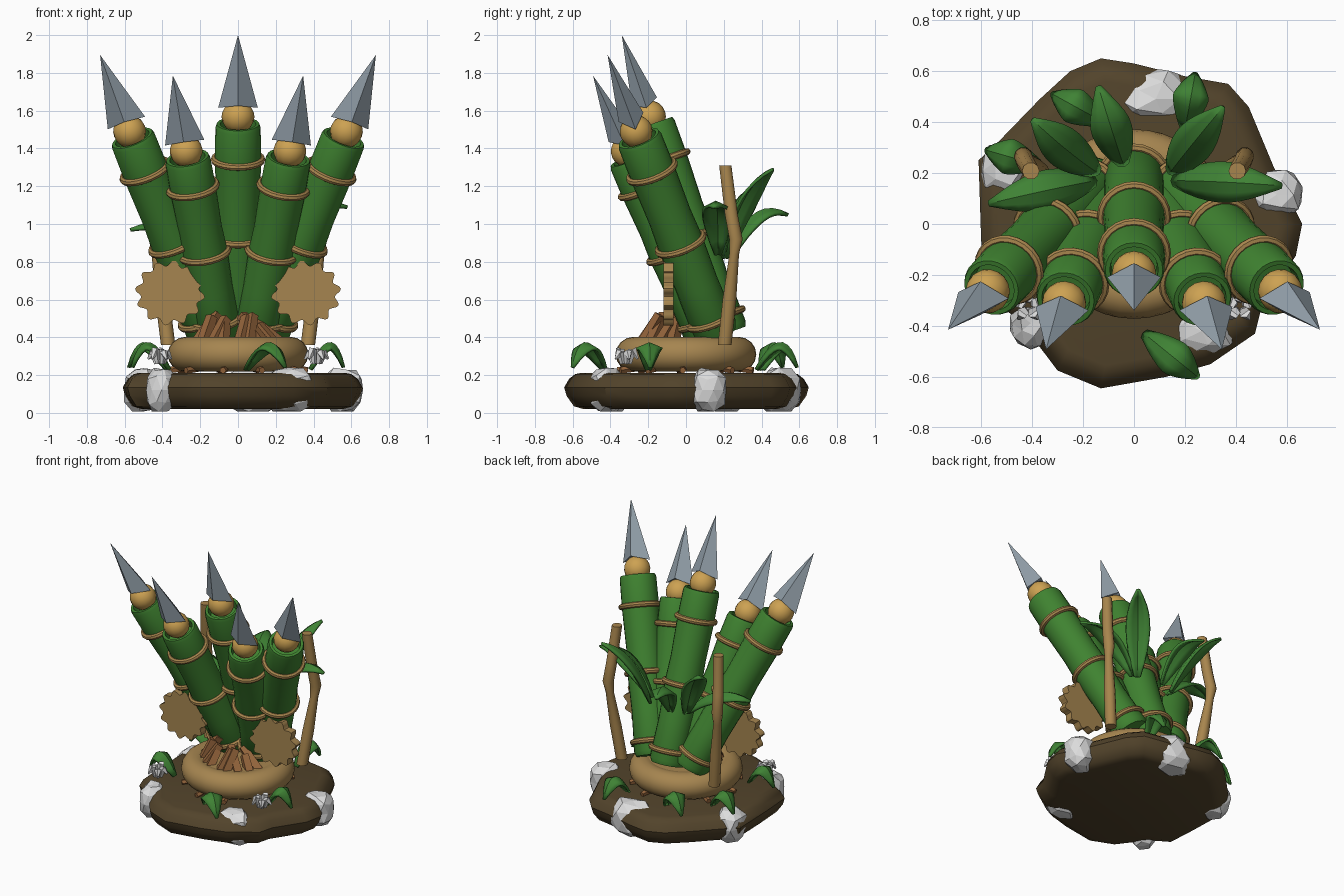
import bpy, bmesh, math, random
from mathutils import Vector, Matrix

random.seed(4)
cube = bpy.data.objects.get("Cube")
if cube:
    bpy.data.objects.remove(cube, do_unlink=True)


def material(name, r, g, b):
    m = bpy.data.materials.new(name)
    m.use_nodes = True
    m.diffuse_color = (r, g, b, 1)
    bsdf = m.node_tree.nodes["Principled BSDF"]
    bsdf.inputs["Base Color"].default_value = (r, g, b, 1)
    bsdf.inputs["Roughness"].default_value = 0.8
    return m


SOIL = material("soil brown", 0.085, 0.057, 0.024)
STONE = material("pale stone", 0.72, 0.72, 0.72)
STRAW = material("straw tan", 0.38, 0.235, 0.08)
ROPE = material("rope", 0.39, 0.235, 0.075)
GREEN = material("bamboo green", 0.05, 0.225, 0.03)
LEAF = material("leaf green", 0.05, 0.225, 0.035)
STEEL = material("steel", 0.29, 0.35, 0.4)
BALL = material("amber", 0.61, 0.36, 0.085)
STICK = material("red wood", 0.3, 0.13, 0.045)


def finish(name, bm, mat, smooth=True, matrix=None):
    """Turn a bmesh into an object with one colour."""
    bmesh.ops.recalc_face_normals(bm, faces=bm.faces)
    me = bpy.data.meshes.new(name)
    bm.to_mesh(me)
    bm.free()
    ob = bpy.data.objects.new(name, me)
    bpy.context.collection.objects.link(ob)
    me.materials.append(mat)
    if matrix:
        ob.matrix_world = matrix
    if smooth:
        bpy.ops.object.select_all(action="DESELECT")
        ob.select_set(True)
        bpy.context.view_layer.objects.active = ob
        bpy.ops.object.shade_smooth_by_angle(angle=math.radians(40))
    return ob


def loft(rings, closed=False):
    """Bridge equal rings of points, with end caps or joined into a loop."""
    bm = bmesh.new()
    vs = [[bm.verts.new(p) for p in ring] for ring in rings]
    n = len(vs[0])
    for i in range(len(vs) if closed else len(vs) - 1):
        a, b = vs[i], vs[(i + 1) % len(vs)]
        for j in range(n):
            k = (j + 1) % n
            bm.faces.new((a[j], a[k], b[k], b[j]))
    if not closed:
        bm.faces.new(vs[0])
        bm.faces.new(vs[-1])
    return bm


def circle(r, z, n=24):
    return [(r * math.cos(j * math.tau / n), r * math.sin(j * math.tau / n), z) for j in range(n)]


def torus(major, minor, z=0, n=24, m=8):
    return loft([circle(major + minor * math.cos(i * math.tau / m),
                        z + minor * math.sin(i * math.tau / m), n) for i in range(m)], closed=True)


def frame(origin, d):
    """Local frame at origin with its z axis along d and its x axis nearest world x."""
    d = d.normalized()
    x = Vector((1, 0, 0))
    x = (x - d * x.dot(d)).normalized()
    m = Matrix((x, d.cross(x), d)).transposed().to_4x4()
    m.translation = origin
    return m


def rod(name, a, b, r0, r1, mat, n=5):
    a, b = Vector(a), Vector(b)
    return finish(name, loft([circle(r0, 0, n), circle(r1, (b - a).length, n)]), mat, False, frame(a, b - a))


def leaf(name, base, ctrl, tip, width, fold, steps=9):
    """Folded leaf blade swept along a bent midrib."""
    base, ctrl, tip = Vector(base), Vector(ctrl), Vector(tip)
    flat = tip - base
    side = Vector((-flat.y, flat.x, 0)).normalized()
    bm = bmesh.new()
    rows = []
    for i in range(steps + 1):
        t = i / steps
        p = base * (1 - t) ** 2 + ctrl * 2 * t * (1 - t) + tip * t * t
        w = width / 2 * (math.sin(math.pi * min(0.985, t * 0.95 + 0.05)) ** 0.75)
        tangent = ((ctrl - base) * (1 - t) + (tip - ctrl) * t).normalized()
        up = tangent.cross(side)
        up = up if up.z >= 0 else -up
        rows.append([bm.verts.new(p + side * s * w + up * abs(s) * w * fold) for s in (-1, -0.5, 0, 0.5, 1)])
    for a, b in zip(rows, rows[1:]):
        for j in range(4):
            bm.faces.new((a[j], a[j + 1], b[j + 1], b[j]))
    ob = finish(name, bm, LEAF)
    mod = ob.modifiers.new("thickness", "SOLIDIFY")
    mod.thickness = 0.016
    mod.offset = 0


# Soil mound with an uneven outline
outline = [(-.13, .65), (0, .63), (.2, .58), (.37, .55), (.45, .46), (.55, .22), (.66, 0), (.635, -.125),
           (.5, -.33), (.475, -.43), (.3, -.55), (.125, -.6), (-.13, -.645), (-.3, -.575), (-.455, -.37),
           (-.585, -.29), (-.6, -.06), (-.61, .25), (-.525, .33), (-.37, .49), (-.25, .6)]
mound = [(.84, .02), (.92, .035), (.98, .09), (1, .135), (.96, .18), (.91, .205), (.86, .212)]
finish("soil_mound", loft([[(x * s, y * s, z) for x, y in outline] for s, z in mound]), SOIL)

# Stones set into the rim, flattened above and below
for x, y, rx, ry in [(.085, .49, .17, .125), (.56, .115, .115, .105), (-.5, .21, .11, .115),
                     (-.405, -.39, .09, .1), (.265, -.42, .15, .1)]:
    bm = bmesh.new()
    bmesh.ops.create_icosphere(bm, subdivisions=2, radius=1)
    for v in bm.verts:
        v.co *= random.uniform(0.88, 1.1)
        z = min(.225 + .015 * random.random(), max(.008, .12 + v.co.z * .135))
        v.co = Vector((x + v.co.x * rx, y + v.co.y * ry, z))
    finish("rim_stone", bm, STONE, False)

# Straw cushion, with sticks under and above it
finish("straw_cushion", torus(.28, .092, .31, 40, 16), STRAW)
finish("cushion_core", loft([circle(.28, .24), circle(.28, .395)]), STRAW)
for i in range(10):
    a = math.tau * (i + random.uniform(-.2, .2)) / 10
    c, s = math.cos(a), math.sin(a)
    rod("lower_stick", (.2 * c, .2 * s, .25), (.37 * c, .37 * s, .225), .022, .018, STICK)
for i in range(9):
    a = math.radians(200 + 17.5 * i + random.uniform(-5, 5))
    c, s = math.cos(a), math.sin(a)
    lean = random.uniform(-.05, .05)
    rod("kindling_stick", (.23 * c, .23 * s, .37), (.12 * c + lean, .14 * s, random.uniform(.46, .53)),
        .036, .032, STICK, 4)

# Bamboo launch tubes, each with ropes, a round plug and a four sided spearhead
tubes = [((0, .21, .42), (0, -.18, 1.53), (0, -.34, 2.0))]
for s in (-1, 1):
    tubes.append(((.1 * s, .11, .42), (.268 * s, -.295, 1.35), (.345 * s, -.492, 1.785)))
    tubes.append(((.15 * s, .16, .42), (.56 * s, -.25, 1.455), (.73 * s, -.415, 1.895)))
for base, top, tip in tubes:
    base, top, tip = Vector(base), Vector(top), Vector(tip)
    length = (top - base).length
    m = frame(base, top - base)
    profile = [(.11, 0), (.122, .03), (.115, length * .25), (.122, length * .46), (.116, length * .6),
               (.122, length * .82), (.12, length - .02), (.113, length), (.095, length), (.09, length - .06)]
    finish("bamboo_tube", loft([circle(r, z) for r, z in profile]), GREEN, True, m)
    for t in (.08, .46, .83):
        finish("rope_ring", torus(.126, .019, length * t), ROPE, True, m)
    bm = bmesh.new()
    bmesh.ops.create_uvsphere(bm, u_segments=16, v_segments=10, radius=.087)
    finish("round_plug", bm, BALL, True, frame(top + (top - base).normalized() * .04, top - base))
    # Spearhead
    head = frame(top, tip - top)
    bm = bmesh.new()
    apex = bm.verts.new((0, 0, (tip - top).length))
    root = bm.verts.new((0, 0, .12))
    corners = [bm.verts.new(p) for p in ((.105, 0, .09), (0, .07, .125), (-.105, 0, .09), (0, -.07, .125))]
    for a, b in zip(corners, corners[1:] + corners[:1]):
        bm.faces.new((a, b, apex))
        bm.faces.new((b, a, root))
    finish("spearhead", bm, STEEL, False, head)

for s in (-1, 1):
    # Wooden wheel with rounded teeth
    rings = []
    for y in (-.12, -.065):
        ring = []
        for j in range(96):
            a = j * math.tau / 96
            r = .17 + .016 * math.sin(12 * a)
            ring.append((s * (.36 + r * math.cos(a)), y, .635 + r * .93 * math.sin(a)))
        rings.append(ring)
    finish("toothed_wheel", loft(rings), STRAW)

    # Bent rear pole
    path = [(.37, .205, .36, .038), (.4, .23, .6, .038), (.43, .255, .84, .027),
            (.435, .265, .92, .037), (.425, .24, 1.05, .036), (.405, .208, 1.31, .034)]
    finish("rear_pole", loft([[(s * x + p[0], y + p[1], z) for p in circle(r, 0, 10)]
                              for x, y, z, r in path]), ROPE)

    # Cluster of splayed white shoots
    for i in range(5):
        a = math.tau * i / 5 + .3
        c, d = math.cos(a), math.sin(a)
        x, y = s * .415, -.32
        knee = (x + .035 * c, y + .035 * d, .32 + .015 * (i % 2))
        rod("white_shoot", (x + .02 * c, y + .02 * d, .26), knee, .012, .024, STONE)
        rod("white_shoot_tip", knee, (x + .065 * c, y + .065 * d, .285), .024, .006, STONE)

# Tall leaves fanning out behind the tubes
for base, ctrl, tip in [((-.14, .2, .82), (-.25, .27, 1.2), (-.4, .41, 1.22)),
                        ((-.04, .23, .82), (-.08, .34, 1.16), (-.14, .54, 1.05)),
                        ((-.15, .17, .82), (-.32, .14, 1.08), (-.57, .08, .97)),
                        ((.14, .2, .82), (.2, .28, 1.22), (.35, .46, 1.29)),
                        ((.15, .17, .84), (.32, .17, 1.2), (.58, .15, 1.09))]:
    leaf("tall_leaf", base, ctrl, tip, .155, -.5)

# Drooping leaves around the cushion
for a, b in [((.04, -.43), (.25, -.6)), ((.38, -.2), (.56, -.19)), ((-.36, -.2), (-.56, -.2)),
             ((.2, .37), (.24, .59)), ((-.12, .4), (-.32, .51)), ((-.37, .23), (-.58, .29))]:
    mid = ((a[0] + 2 * b[0]) / 3, (a[1] + 2 * b[1]) / 3, .5)
    leaf("drooping_leaf", (*a, .23), mid, (*b, .24), .135, -.45)
